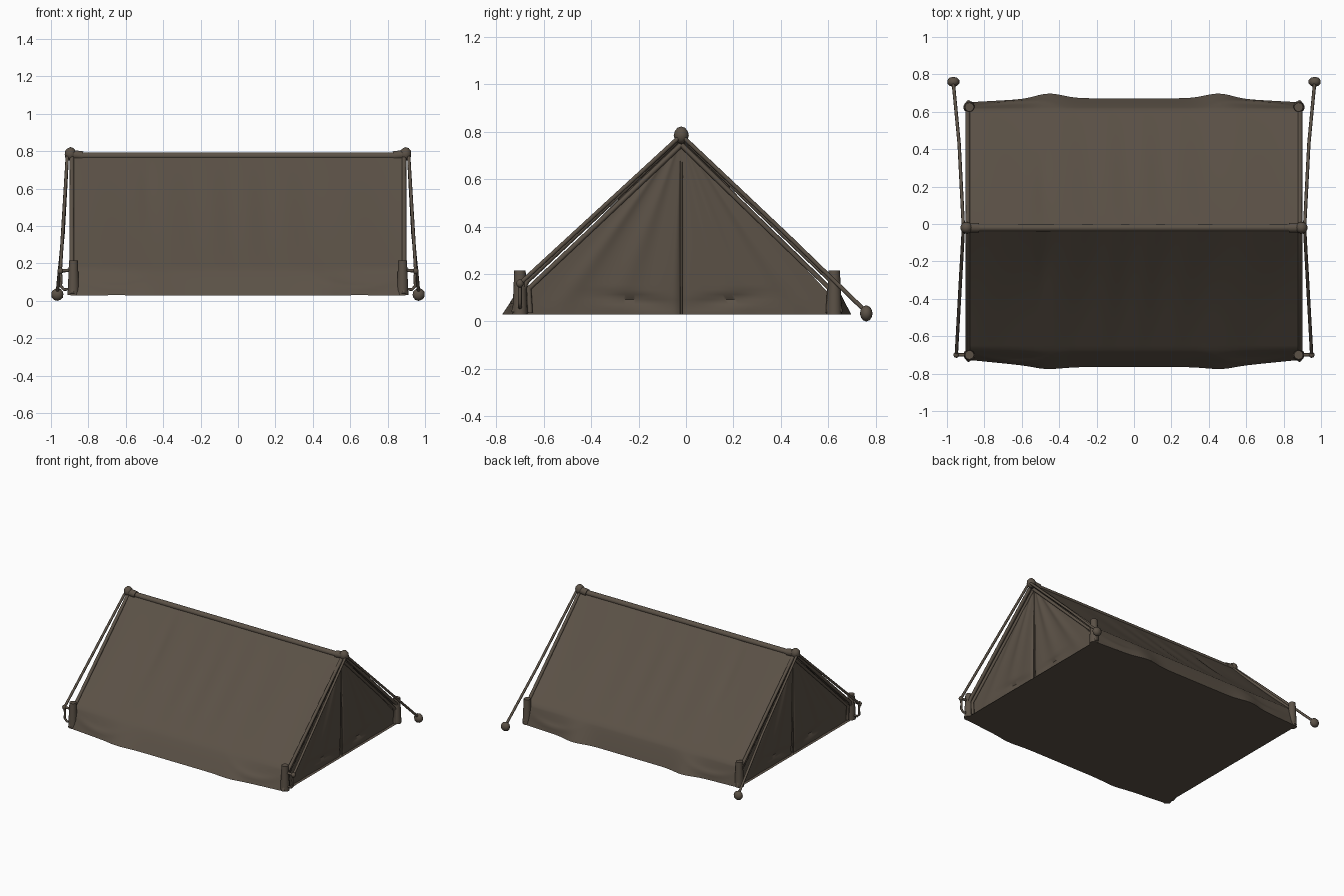
import bpy, bmesh, math
from mathutils import Vector

cube = bpy.data.objects.get("Cube")
if cube:
    bpy.data.objects.remove(cube)

canvas = bpy.data.materials.new("brown canvas")
canvas.use_nodes = True
COLOR = (0.105, 0.083, 0.062, 1)
canvas.diffuse_color = COLOR
canvas.node_tree.nodes["Principled BSDF"].inputs["Base Color"].default_value = COLOR

RIDGE_Y, RIDGE_Z, BASE = -0.02, 0.785, 0.03
EAVE_Z = 0.17
CENTER = Vector((0, RIDGE_Y, 0.2))


def finish(name, bm, angle=50):
    mesh = bpy.data.meshes.new(name)
    bm.to_mesh(mesh)
    bm.free()
    obj = bpy.data.objects.new(name, mesh)
    bpy.context.collection.objects.link(obj)
    mesh.materials.append(canvas)
    bpy.ops.object.select_all(action="DESELECT")
    obj.select_set(True)
    bpy.context.view_layer.objects.active = obj
    bpy.ops.object.shade_smooth_by_angle(angle=math.radians(angle))
    return obj


def sheet(name, nu, nv, point):
    """Grid of cloth from point(u, v), facing away from the tent centre."""
    bm = bmesh.new()
    rows = [[bm.verts.new(point(i / nu, j / nv)) for i in range(nu + 1)] for j in range(nv + 1)]
    for a, b in zip(rows, rows[1:]):
        for i in range(nu):
            bm.faces.new((a[i], a[i + 1], b[i + 1], b[i]))
    bmesh.ops.remove_doubles(bm, verts=bm.verts, dist=1e-5)
    bmesh.ops.recalc_face_normals(bm, faces=bm.faces)
    if sum(f.normal.dot(f.calc_center_median() - CENTER) * f.calc_area() for f in bm.faces) < 0:
        bmesh.ops.reverse_faces(bm, faces=bm.faces)
    return finish(name, bm)


def tube(name, points, radius, sides=2):
    """Round rope or pole through the points."""
    data = bpy.data.curves.new(name, "CURVE")
    data.dimensions = "3D"
    data.bevel_depth, data.bevel_resolution, data.use_fill_caps = radius, sides, True
    line = data.splines.new("POLY")
    line.points.add(len(points) - 1)
    for p, co in zip(line.points, points):
        p.co = (*co, 1)
    obj = bpy.data.objects.new(name, data)
    bpy.context.collection.objects.link(obj)
    data.materials.append(canvas)
    bpy.ops.object.select_all(action="DESELECT")
    obj.select_set(True)
    bpy.context.view_layer.objects.active = obj
    bpy.ops.object.convert(target="MESH")
    bpy.ops.object.shade_smooth_by_angle(angle=math.radians(50))
    return obj


def ball(name, center, size):
    bm = bmesh.new()
    bmesh.ops.create_icosphere(bm, subdivisions=2, radius=1)
    bmesh.ops.scale(bm, verts=bm.verts, vec=size)
    bmesh.ops.translate(bm, verts=bm.verts, vec=center)
    return finish(name, bm)


def bump(x, center, width):
    return math.exp(-((x - center) / width) ** 2)


def hem_y(x, front):
    """Wavy outline of the lower edge of the roof cloth."""
    ax = abs(x)
    pull = bump(ax, 0.45, 0.1)
    flat = min(1, max(0, (0.9 - ax) / 0.4))
    if front:
        return -0.725 - 0.04 * flat - 0.01 * pull
    return 0.65 + 0.022 * flat + 0.025 * pull


# Roof cloth, with soft hanging folds and swags at the eaves
def roof(front):
    side = -1 if front else 1
    eave = -0.672 if front else 0.615
    normal = Vector((0, side * 0.68, 0.73))

    def point(u, v):
        x = -0.895 + 1.79 * u
        if v < 0.75:
            t = v / 0.75
            p = Vector((x, RIDGE_Y + (eave - RIDGE_Y) * t, RIDGE_Z + (EAVE_Z - RIDGE_Z) * t))
        else:
            t = (v - 0.75) / 0.25
            y = eave + (hem_y(x, front) - eave) * t ** 0.9
            p = Vector((x, y, EAVE_Z + (BASE - EAVE_Z) * t))
        hang = math.sin(math.pi * min(1, v / 0.75))
        fold = 0.0025 * math.sin(x * 24 + 2 * math.sin(x * 5)) * hang
        fold -= 0.006 * bump(x, -0.48, 0.04) * bump(v, 0.25, 0.2)
        arc = 0.83 + 0.1 * (1 - ((abs(x) - 0.65) / 0.22) ** 2)
        fold += 0.008 * bump(v, arc, 0.035) * bump(abs(x), 0.65, 0.16)
        return p + normal * (fold - 0.008 * hang)

    return sheet("front_roof" if front else "back_roof", 90, 40, point)


for front in (True, False):
    roof(front)


# End walls: gathered cloth fanning from the peak, split by a centre seam
def end_wall(side):
    def point(u, v):
        s = u * 2 - 1
        reach = 0.70 if s < 0 else 0.665
        t = v
        fan = 0.010 * bump(abs(s), 0.38, 0.10) + 0.008 * bump(abs(s), 0.72, 0.08)
        fan += 0.010 * bump(abs(s), 0.1, 0.14) * t
        seam = 0.014 * bump(s, 0, 0.02)
        tuck = 0.016 * bump(t, 0.95 - 0.1 * abs(s), 0.025) * bump(abs(s), 0.3, 0.22)
        x = 0.872 + fan * math.sin(math.pi * min(1, t * 0.9)) - seam - tuck
        # the lower corners turn down more steeply than the slope
        y = RIDGE_Y + s * reach * min(1, t * 1.06)
        return (side * x, y, RIDGE_Z + (BASE - RIDGE_Z) * t)

    return sheet("left_end_wall" if side > 0 else "right_end_wall", 100, 36, point)


# Ground sheet filling the outline of the hems
bm = bmesh.new()
steps = 60
xs = [-0.895 + 1.79 * i / steps for i in range(steps + 1)]
near = [bm.verts.new((x, hem_y(x, True), BASE)) for x in xs]
far = [bm.verts.new((x, hem_y(x, False), BASE)) for x in xs]
for i in range(steps):
    bm.faces.new((near[i], far[i], far[i + 1], near[i + 1]))
finish("ground_sheet", bm)

# Ridge pole
tube("ridge_pole", [(-0.9, RIDGE_Y, 0.775), (0.9, RIDGE_Y, 0.775)], 0.02, 3)

for side in (1, -1):
    tag = "left" if side > 0 else "right"
    end_wall(side)

    # Thick wrapped ridge end
    tube(tag + "_ridge_sleeve", [(side * 0.83, RIDGE_Y, 0.775), (side * 0.91, RIDGE_Y, 0.785)], 0.026, 3)
    ball(tag + "_ridge_knob", (side * 0.896, RIDGE_Y, 0.785), (0.032, 0.032, 0.037))

    # Centre seam of the door
    tube(tag + "_door_seam", [(side * 0.87, RIDGE_Y, 0.76), (side * 0.876, RIDGE_Y, BASE)], 0.005, 1)

    for front in (True, False):
        end = tag + ("_front" if front else "_back")
        ysign = -1 if front else 1
        post_y = -0.70 if front else 0.625
        eave = -0.672 if front else 0.615

        # Rolled cloth edges along the slope and down the corner
        foot = hem_y(0.89, front)
        tube(end + "_roof_edge", [(side * 0.888, RIDGE_Y, 0.78), (side * 0.888, eave, EAVE_Z),
                                  (side * 0.885, foot, BASE + 0.008)], 0.012)
        tube(end + "_inner_edge", [(side * 0.875, RIDGE_Y, 0.745), (side * 0.88, eave - ysign * 0.01, 0.14),
                                   (side * 0.88, eave - ysign * 0.015, BASE + 0.008)], 0.011)

        # Corner post
        bm = bmesh.new()
        bmesh.ops.create_cone(bm, cap_ends=True, segments=14, radius1=0.032, radius2=0.024, depth=0.185)
        bmesh.ops.translate(bm, verts=bm.verts, vec=(side * 0.88, post_y, 0.123))
        finish(end + "_corner_post", bm)

        top = (side * 0.912, RIDGE_Y, 0.785)
        if front:
            # Rope tied to a short peg, its tail looped back to the post
            tie = (side * 0.95, post_y, 0.16)
            tube(end + "_guy_rope", [top, tie], 0.009)
            tube(end + "_peg", [(side * 0.88, post_y, 0.165), tie], 0.009)
            ball(end + "_knot", tie, (0.016, 0.016, 0.018))
            tube(end + "_rope_tail", [tie, (side * 0.945, post_y, 0.12), (side * 0.948, post_y, 0.08),
                                      (side * 0.93, post_y, 0.06), (side * 0.89, post_y, 0.065)], 0.008)
        else:
            # Long rope running out to a ground weight
            tube(end + "_guy_rope", [top, (side * 0.935, 0.43, 0.36), (side * 0.966, 0.755, 0.045)], 0.009)
            ball(end + "_ground_weight", (side * 0.966, 0.76, 0.034), (0.034, 0.027, 0.034))
